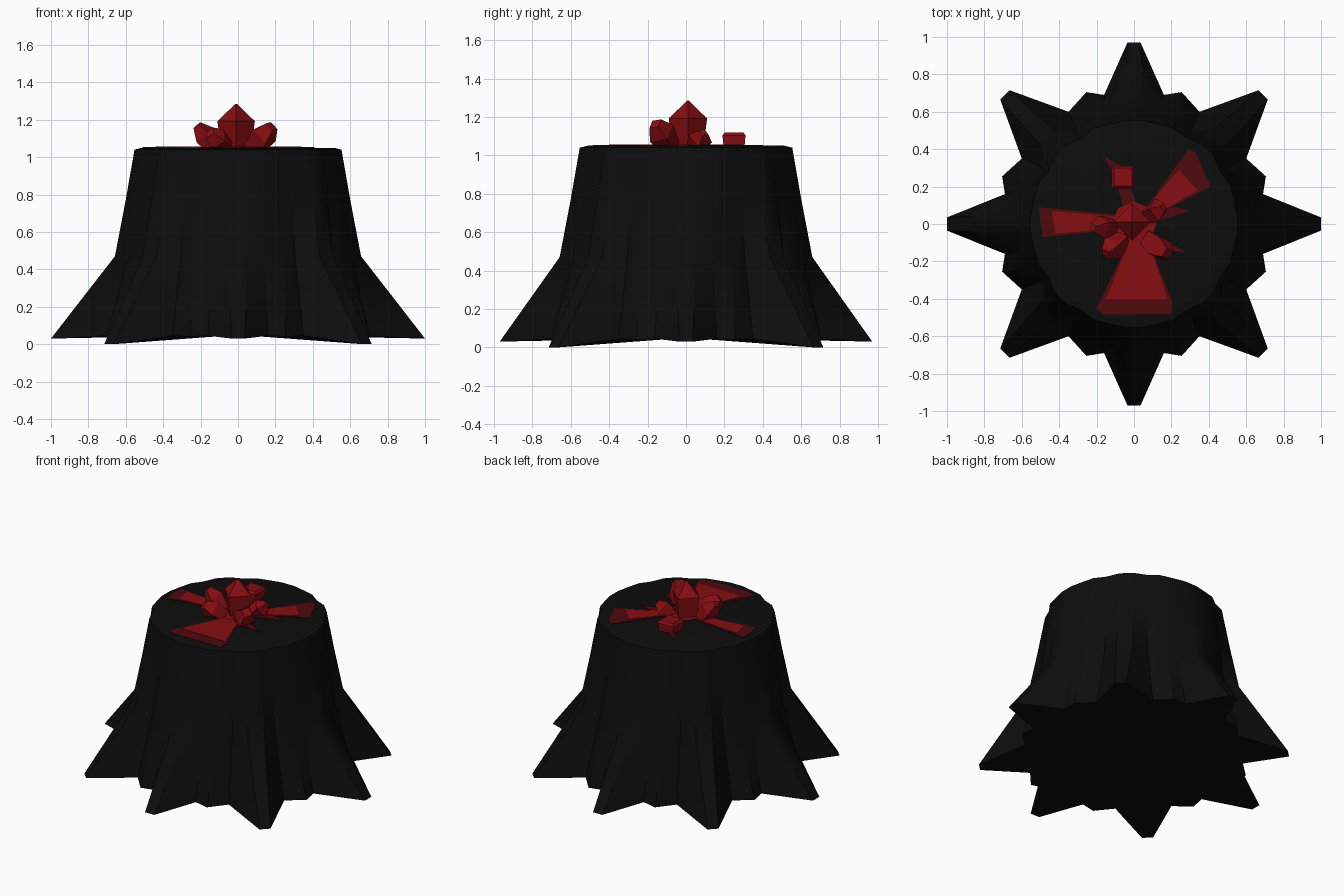
import bpy, bmesh
from math import cos, sin, pi, radians
from mathutils import Vector

if "Cube" in bpy.data.objects:
    bpy.data.objects.remove(bpy.data.objects["Cube"], do_unlink=True)


def material(name, color):
    mat = bpy.data.materials.new(name)
    mat.use_nodes = True
    mat.diffuse_color = (*color, 1)
    mat.node_tree.nodes["Principled BSDF"].inputs["Base Color"].default_value = (*color, 1)
    return mat


BARK = material("charred bark", (0.004, 0.004, 0.004))
RED = material("crystal red", (0.24, 0.004, 0.006))
DARK = material("deep red", (0.075, 0.003, 0.004))
TOP = 1.05


def finish(name, bm, mat, smooth=False):
    bmesh.ops.recalc_face_normals(bm, faces=bm.faces)
    mesh = bpy.data.meshes.new(name)
    bm.to_mesh(mesh)
    bm.free()
    mesh.materials.append(mat)
    obj = bpy.data.objects.new(name, mesh)
    bpy.context.collection.objects.link(obj)
    if smooth:
        bpy.ops.object.select_all(action='DESELECT')
        obj.select_set(True)
        bpy.context.view_layer.objects.active = obj
        bpy.ops.object.shade_smooth_by_angle(angle=radians(35))


def loft(bm, rings):
    loops = [[bm.verts.new(p) for p in ring] for ring in rings]
    for low, high in zip(loops, loops[1:]):
        for i in range(len(low)):
            j = (i + 1) % len(low)
            bm.faces.new((low[i], low[j], high[j], high[i]))
    return loops


# Stump: one eighth of the root outline (x, y, z, knee radius, rim radius), mirrored all round
EIGHTH = [(1.0, 0.035, 0.03, 0.66, 0.555),
          (0.69, 0.16, 0.045, 0.625, 0.55),
          (0.705, 0.255, 0.04, 0.63, 0.555),
          (0.6, 0.35, 0.045, 0.585, 0.54),
          (0.715, 0.665, 0.0, 0.67, 0.56)]
quarter = EIGHTH + [(y, x * (0.97 if x > 0.9 else 1), z, k, t) for x, y, z, k, t in reversed(EIGHTH)]
columns = []
for q in range(4):
    sx, sy = [(1, 1), (-1, 1), (-1, -1), (1, -1)][q]
    columns += [(sx * x, sy * y, z, k, t) for x, y, z, k, t in (quarter if q % 2 == 0 else quarter[::-1])]


def around(i, radius, z):
    a = 2 * pi * (i + 0.5) / len(columns)
    return (radius * cos(a), radius * sin(a), z)


bm = bmesh.new()
foot = [c[:3] for c in columns]
knee = [around(i, c[3], 0.47) for i, c in enumerate(columns)]
chest = [around(i, c[3] * 0.45 + c[4] * 0.55, 0.77) for i, c in enumerate(columns)]
rim = [around(i, c[4], TOP - 0.01) for i, c in enumerate(columns)]
lip = [around(i, c[4] - 0.04, TOP) for i, c in enumerate(columns)]
loops = loft(bm, [foot, knee, chest, rim, lip])
for loop, z in ((loops[0], 0.05), (loops[-1], TOP)):
    middle = bm.verts.new((0, 0, z))
    for i in range(len(loop)):
        bm.faces.new((loop[i], loop[(i + 1) % len(loop)], middle))
finish("stump", bm, BARK, smooth=True)


# Crystals: four-sided shafts widening to a shoulder, then a point
def crystal(name, base, tip, radius, shoulder=0.6, taper=0.75, point=0.0, turn=0.0):
    base, tip = Vector((*base, TOP - 0.01)), Vector(tip)
    tilt = Vector((0, 0, 1)).rotation_difference(tip - base)
    length = (tip - base).length
    rings = []
    for r, f in ((radius * taper, 0), (radius, shoulder), (max(radius * point, 0.004), 1)):
        rings.append([base + tilt @ Vector((r * cos(turn + k * pi / 2), r * sin(turn + k * pi / 2), f * length))
                      for k in range(4)])
    bm = bmesh.new()
    loops = loft(bm, rings)
    bm.faces.new(loops[0])
    bm.faces.new(loops[-1])
    finish(name, bm, RED)


crystal("main_crystal", (-0.01, 0.01), (-0.01, 0.01, 1.285), 0.1, shoulder=0.62, taper=0.8)
crystal("right_crystal", (-0.11, -0.01), (-0.22, -0.02, 1.17), 0.065, point=0.4, turn=0.4)
crystal("front_left_crystal", (0.08, -0.08), (0.18, -0.16, 1.165), 0.075, point=0.5, turn=0.3)
crystal("front_right_crystal", (-0.06, -0.08), (-0.15, -0.16, 1.13), 0.07, point=0.5, turn=0.6)
crystal("back_left_crystal", (0.07, 0.05), (0.16, 0.09, 1.12), 0.065, point=0.4)
crystal("back_crystal", (-0.06, 0.25), (-0.06, 0.25, 1.12), 0.085, shoulder=0.8, taper=0.9, point=0.8, turn=pi / 4)


# Glowing cracks: thin plates in the cut top
def plate(name, outline, mat, lift):
    bm = bmesh.new()
    loops = loft(bm, [[(x, y, z) for x, y in outline] for z in (TOP - 0.002, TOP + lift)])
    for loop in loops:
        bm.faces.new(loop)
    finish(name, bm, mat)


plate("front_crack_edge", [(-0.03, -0.1), (-0.2, -0.45), (-0.16, -0.485), (0.2, -0.48), (0.205, -0.42), (0.08, -0.1)],
      DARK, 0.003)
plate("front_crack", [(-0.03, -0.1), (-0.15, -0.4), (0.18, -0.4), (0.08, -0.1)], RED, 0.006)
plate("right_crack_edge", [(-0.1, 0.05), (-0.51, 0.09), (-0.49, -0.07), (-0.1, -0.03)], DARK, 0.003)
plate("right_crack", [(-0.1, 0.04), (-0.44, 0.07), (-0.42, -0.05), (-0.1, -0.03)], RED, 0.006)
plate("left_crack_edge", [(0.06, 0.08), (0.29, 0.4), (0.33, 0.38), (0.41, 0.2), (0.1, 0.04)], DARK, 0.003)
plate("left_crack", [(0.06, 0.08), (0.24, 0.29), (0.34, 0.18), (0.1, 0.04)], RED, 0.006)
plate("back_crack", [(0.02, 0.08), (-0.06, 0.1), (-0.1, 0.25), (-0.16, 0.36), (-0.05, 0.3)], DARK, 0.003)
plate("left_sliver", [(0.08, 0.0), (0.08, 0.08), (0.22, 0.09), (0.3, 0.07)], DARK, 0.004)
plate("front_left_sliver", [(0.1, -0.06), (0.1, -0.14), (0.28, -0.15)], DARK, 0.004)
plate("crystal_bed", [(0.12 * cos(k * pi / 4), 0.12 * sin(k * pi / 4)) for k in range(8)], RED, 0.007)
